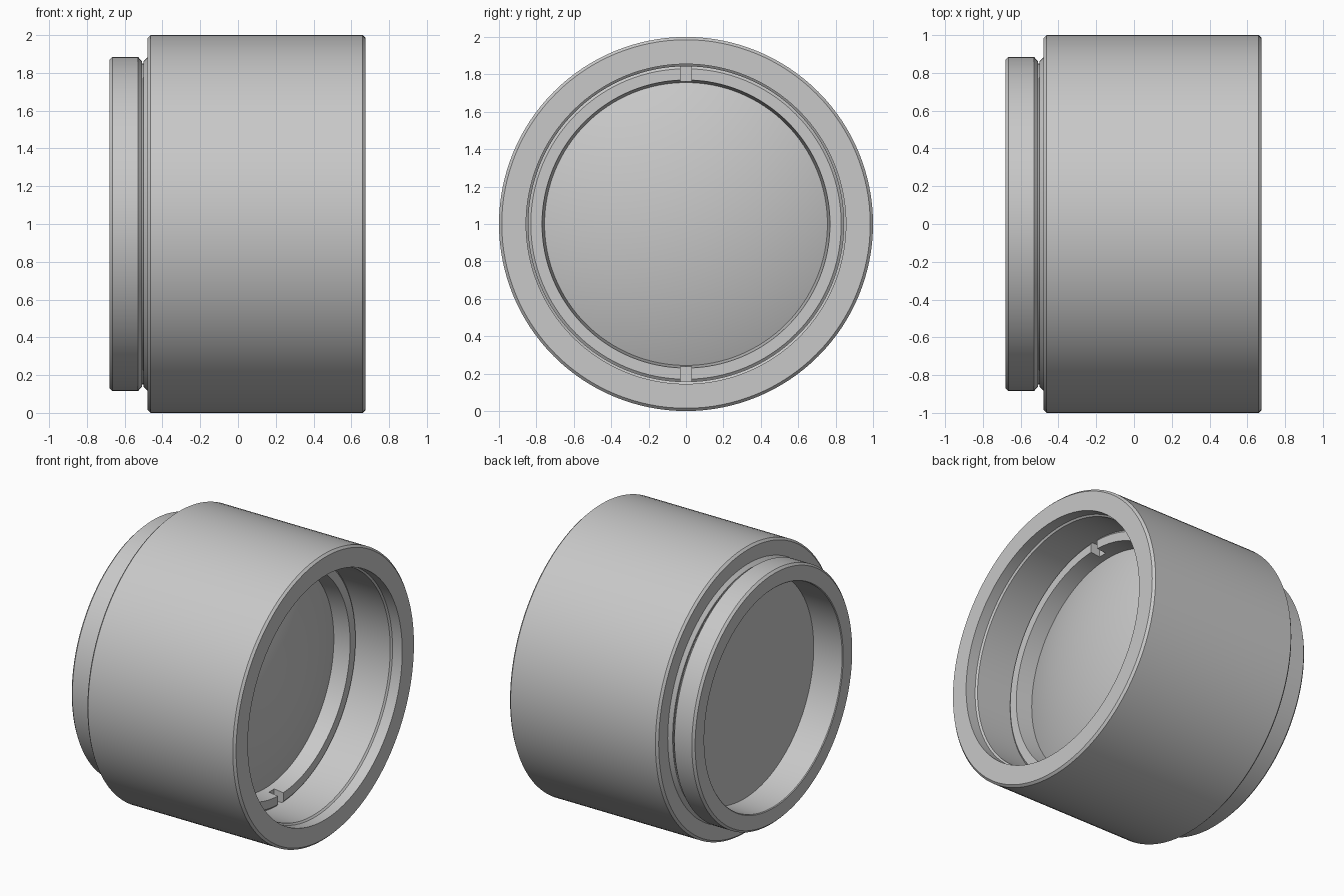
import bpy, math
from mathutils import Matrix

cube = bpy.data.objects.get("Cube")
if cube:
    bpy.data.objects.remove(cube)

import bmesh

SEGMENTS = 128

grey = bpy.data.materials.new("plain_grey")
grey.use_nodes = True
COLOUR = (0.58, 0.58, 0.58, 1.0)
grey.diffuse_color = COLOUR
grey.node_tree.nodes["Principled BSDF"].inputs["Base Color"].default_value = COLOUR


def lathe(name, profile, closed=True):
    """Spin (x, radius) points about the x axis, centred at z = 1."""
    bm = bmesh.new()
    verts = [bm.verts.new((x, 0, r)) for x, r in profile]
    pairs = list(zip(verts, verts[1:]))
    if closed:
        pairs.append((verts[-1], verts[0]))
    edges = [bm.edges.new(p) for p in pairs]
    bmesh.ops.spin(bm, geom=verts + edges, cent=(0, 0, 0), axis=(1, 0, 0),
                   angle=math.tau, steps=SEGMENTS, use_duplicate=False)
    bmesh.ops.remove_doubles(bm, verts=bm.verts, dist=1e-5)
    bmesh.ops.recalc_face_normals(bm, faces=bm.faces)
    bmesh.ops.translate(bm, verts=bm.verts, vec=(0, 0, 1))
    mesh = bpy.data.meshes.new(name)
    bm.to_mesh(mesh)
    bm.free()
    obj = bpy.data.objects.new(name, mesh)
    bpy.context.collection.objects.link(obj)
    mesh.materials.append(grey)
    return obj


def smooth(obj):
    bpy.ops.object.select_all(action='DESELECT')
    obj.select_set(True)
    bpy.context.view_layer.objects.active = obj
    bpy.ops.object.shade_smooth_by_angle(angle=math.radians(25))


# Tube: chamfered barrel, grooved rear rim and stepped bore
housing = lathe("housing", [
    (0.66, 1.0), (0.675, 0.985), (0.675, 0.855),
    (0.60, 0.855), (0.59, 0.843), (0.18, 0.843),
    (0.18, 0.80), (-0.44, 0.80), (-0.44, 0.765), (-0.675, 0.765),
    (-0.68, 0.77), (-0.68, 0.87), (-0.665, 0.885), (-0.53, 0.885),
    (-0.508, 0.862), (-0.508, 0.85), (-0.50, 0.85), (-0.50, 0.862),
    (-0.478, 0.885), (-0.478, 0.985), (-0.463, 1.0)])

# Lens: flat back, domed front cap
EDGE_X, LENS_R, RISE = 0.20, 0.79, 0.16
curve_r = (LENS_R ** 2 + RISE ** 2) / (2 * RISE)
half_angle = math.asin(LENS_R / curve_r)
dome = []
for i in range(17):
    a = half_angle * (1 - i / 16)
    dome.append((EDGE_X + RISE - curve_r * (1 - math.cos(a)), curve_r * math.sin(a)))
lens = lathe("lens", [(-0.455, 0), (-0.455, LENS_R)] + dome, closed=False)

# Threaded-in ring that holds the lens, with a spanner slot top and bottom
ring = lathe("retaining_ring", [
    (0.33, 0.77), (0.33, 0.83), (0.32, 0.843), (0.205, 0.843),
    (0.205, 0.755)])
bm = bmesh.new()
for side in (1, -1):
    bmesh.ops.create_cube(bm, size=1, matrix=Matrix.Translation((0.34, 0, 1 + side * 0.8))
                          @ Matrix.Diagonal((0.16, 0.06, 0.16, 1)))
cutter_mesh = bpy.data.meshes.new("slot_cutter")
bm.to_mesh(cutter_mesh)
bm.free()
cutter_mesh.materials.append(grey)
cutter = bpy.data.objects.new("slot_cutter", cutter_mesh)
bpy.context.collection.objects.link(cutter)
cut = ring.modifiers.new("slots", 'BOOLEAN')
cut.operation = 'DIFFERENCE'
cut.solver = 'EXACT'
cut.object = cutter
bpy.context.view_layer.objects.active = ring
bpy.ops.object.modifier_apply(modifier=cut.name)
bpy.data.objects.remove(cutter)

for part in (housing, lens, ring):
    smooth(part)
